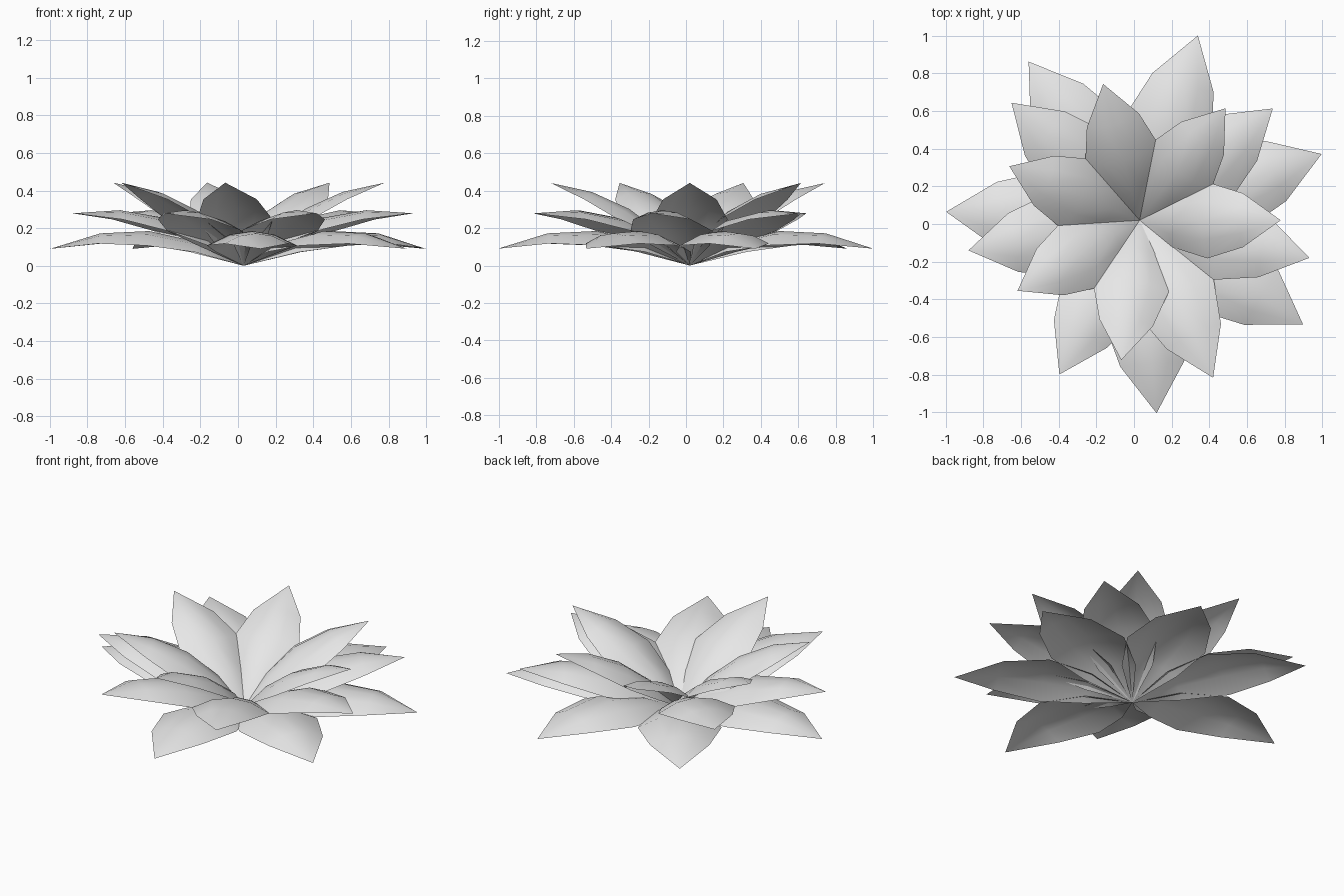
import bpy, bmesh
from math import sin, cos, pi, radians
from mathutils import Matrix, Vector

cube = bpy.data.objects.get("Cube")
if cube:
    bpy.data.objects.remove(cube, do_unlink=True)

# Pale petal colour
pale = bpy.data.materials.new("pale_petal")
pale.use_nodes = True
pale.diffuse_color = (0.8, 0.8, 0.8, 1)
pale.node_tree.nodes["Principled BSDF"].inputs["Base Color"].default_value = pale.diffuse_color

CENTRE = Vector((0.03, 0.02, 0))
HALF_WIDTH = 0.24
ROWS, COLS = 4, 4

# Whorls: name, length, tilt in degrees, arch height
WHORLS = [("inner", 0.87, 30.5, 0.095),
          ("middle", 0.965, 16.8, 0.12),
          ("outer", 1.033, 5.0, 0.14)]


def make_petal(name, length, tilt, arch, angle):
    """Arched petal sheet, pointed at both ends, its sides drooping from the midrib."""
    bm = bmesh.new()
    rows = []
    for i in range(ROWS + 1):
        t = i / ROWS
        if i in (0, ROWS):
            rows.append([bm.verts.new((length * t, 0, 0))] * (COLS + 1))
            continue
        half = HALF_WIDTH * length / 1.03 * sin(pi * t)
        row = []
        for j in range(COLS + 1):
            s = 2 * j / COLS - 1
            z = 4 * arch * t * (1 - t) - 0.32 * half * s * s
            row.append(bm.verts.new((length * t, half * s, z)))
        rows.append(row)
    for a, b in zip(rows, rows[1:]):
        for j in range(COLS):
            corners = dict.fromkeys((a[j], b[j], b[j + 1], a[j + 1]))
            bm.faces.new(list(corners)).smooth = True
    place = (Matrix.Translation(CENTRE) @ Matrix.Rotation(radians(angle), 4, 'Z')
             @ Matrix.Rotation(-radians(tilt), 4, 'Y'))
    bm.transform(place)
    mesh = bpy.data.meshes.new(name)
    bm.to_mesh(mesh)
    bm.free()
    mesh.materials.append(pale)
    bpy.context.collection.objects.link(bpy.data.objects.new(name, mesh))


# Petals spiral by the golden angle, cycling through the three whorls
for k in range(18):
    whorl, length, tilt, arch = WHORLS[k % 3]
    make_petal(f"{whorl}_petal_{k // 3 + 1}", length, tilt, arch, 137.5 * k)
